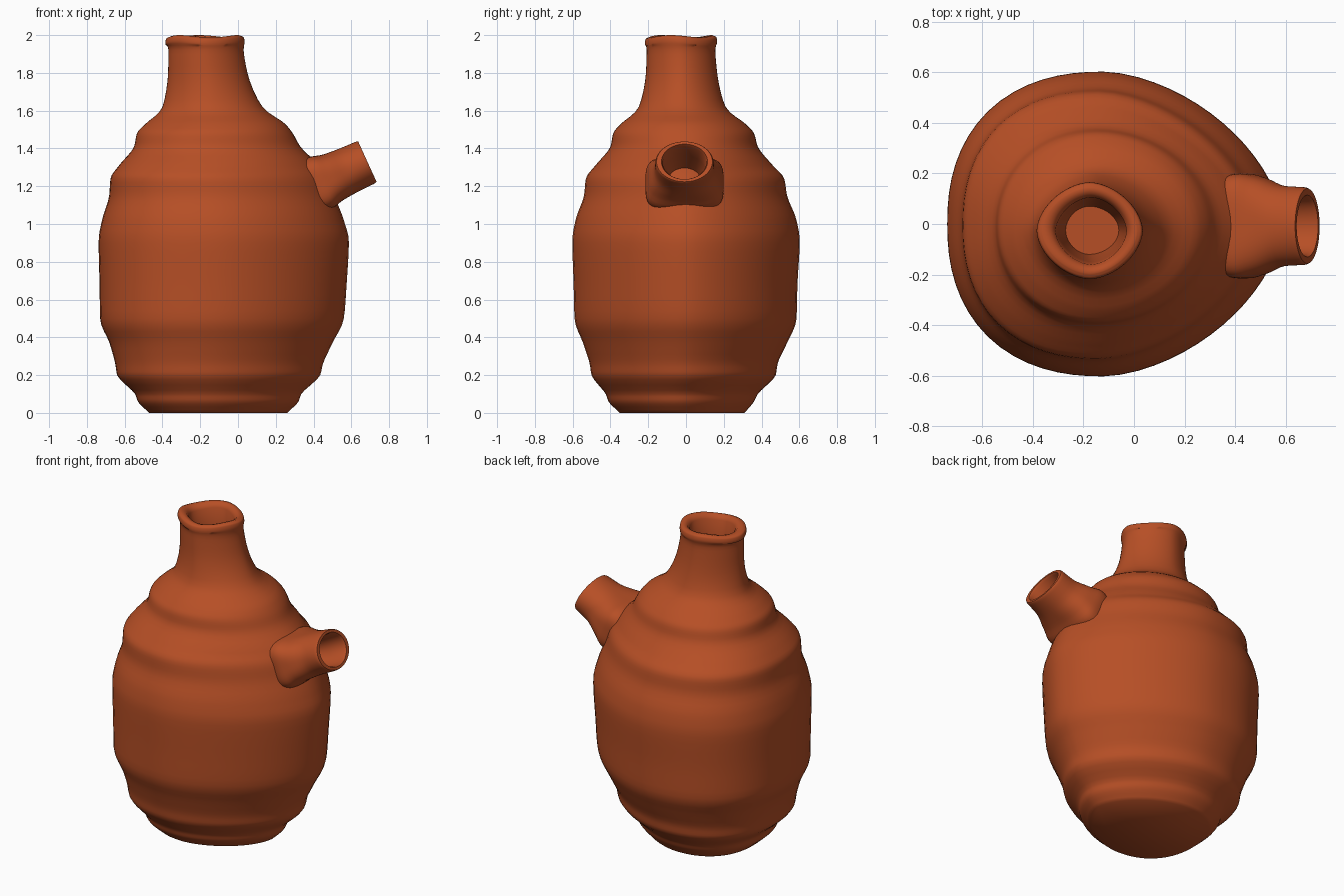
import bpy, bmesh, math
from mathutils import Vector

cube = bpy.data.objects.get("Cube")
if cube:
    bpy.data.objects.remove(cube, do_unlink=True)

# One terracotta colour for the whole jug
clay = bpy.data.materials.new("terracotta")
clay.use_nodes = True
colour = (0.47, 0.078, 0.019, 1)
clay.diffuse_color = colour
shader = next(n for n in clay.node_tree.nodes if n.type == "BSDF_PRINCIPLED")
shader.inputs["Base Color"].default_value = colour
shader.inputs["Roughness"].default_value = 0.7

SIDES = 64


def spow(value, power):
    return math.copysign(abs(value) ** power, value)


def superellipse(angle, power):
    """Unit point on a superellipse."""
    c, s = math.cos(angle), math.sin(angle)
    r = (abs(c) ** power + abs(s) ** power) ** (-1 / power)
    return c * r, s * r


def smooth_rows(rows, steps):
    """Monotone cubic interpolation between rows of section values."""
    def slope(a, b, c):
        d0, d1 = b - a, c - b
        return 0 if d0 * d1 <= 0 else 2 * d0 * d1 / (d0 + d1)
    out = []
    for i in range(len(rows) - 1):
        prev, a, b, nxt = rows[max(i - 1, 0)], rows[i], rows[i + 1], rows[min(i + 2, len(rows) - 1)]
        for k in range(steps):
            t = k / steps
            row = []
            for p, q, r, s in zip(prev, a, b, nxt):
                m0 = slope(p, q, r) if i else r - q
                m1 = slope(q, r, s) if i + 2 < len(rows) else r - q
                row.append((2*t**3 - 3*t**2 + 1) * q + (t**3 - 2*t**2 + t) * m0
                           + (3*t**2 - 2*t**3) * r + (t**3 - t**2) * m1)
            out.append(row)
    out.append(list(rows[-1]))
    return out


def loft(name, rings):
    """Skin a list of rings and cap both ends."""
    bm = bmesh.new()
    loops = [[bm.verts.new(p) for p in ring] for ring in rings]
    for low, high in zip(loops, loops[1:]):
        for i in range(SIDES):
            j = (i + 1) % SIDES
            bm.faces.new((low[i], low[j], high[j], high[i]))
    bm.faces.new(list(reversed(loops[0])))
    bm.faces.new(loops[-1])
    bmesh.ops.recalc_face_normals(bm, faces=bm.faces)
    mesh = bpy.data.meshes.new(name)
    bm.to_mesh(mesh)
    bm.free()
    mesh.materials.append(clay)
    obj = bpy.data.objects.new(name, mesh)
    bpy.context.collection.objects.link(obj)
    bpy.ops.object.select_all(action="DESELECT")
    obj.select_set(True)
    bpy.context.view_layer.objects.active = obj
    bpy.ops.object.shade_smooth_by_angle(angle=math.radians(50))
    return obj


ANGLES = [2 * math.pi * i / SIDES for i in range(SIDES)]


def body_ring(row):
    """Egg-shaped section: blunt at -x, pointed at +x, turning round at the neck."""
    z, x0, x1, y0, y1 = row
    neck = min(max((z - 1.3) / 0.4, 0), 1)
    cx = (x0 + x1) / 2 - 0.045 * (1 - neck)
    cy = (y0 + y1) / 2
    ring = []
    for a in ANGLES:
        blunt = 2.3 + (1.75 - 2.3) * neck
        point = 1.7 + 0.05 * neck + 0.9 * neck * (1 - neck)
        u, v = superellipse(a, point if math.cos(a) > 0 else blunt)
        wave = 0.006 * (math.cos(3 * a + 1) - 1) if z > 1.95 else 0
        ring.append((cx + u * (x1 - cx if u > 0 else cx - x0),
                     cy + v * (y1 - y0) / 2, z + wave))
    return ring


# Body sections: height, left and right limits, front and back limits
body_rows = [
    (0, -.47, .26, -.35, .31),
    (.06, -.53, .32, -.41, .36),
    (.1, -.545, .335, -.425, .38),
    (.2, -.64, .435, -.5, .475),
    (.26, -.65, .45, -.51, .485),
    (.37, -.68, .5, -.545, .535),
    (.5, -.73, .56, -.59, .585),
    (.68, -.733, .575, -.595, .59),
    (.9, -.738, .587, -.602, .602),
    (1.02, -.72, .56, -.585, .585),
    (1.15, -.682, .51, -.54, .535),
    (1.24, -.675, .48, -.53, .52),
    (1.31, -.63, .43, -.48, .46),
    (1.41, -.55, .33, -.4, .38),
    (1.48, -.535, .29, -.385, .36),
    (1.53, -.49, .25, -.345, .315),
    (1.62, -.4, .13, -.25, .21),
    (1.8, -.37, .05, -.212, .165),
    (1.92, -.368, .03, -.208, .155),
    (1.965, -.385, .035, -.218, .165),
    (1.99, -.38, .03, -.213, .16),
    (2, -.36, .01, -.195, .14),
]
# Mouth: rolls over the lip and runs down inside the neck
mouth_rows = [
    (1.995, -.33, -.01, -.175, .12),
    (1.97, -.31, -.03, -.16, .105),
    (1.85, -.3, -.03, -.15, .1),
    (1.6, -.27, -.06, -.12, .07),
]
loft("body", [body_ring(r) for r in smooth_rows(body_rows, 4) + mouth_rows])

# Spout: leans outward and tapers from a squarish root to a round tip
TIP = Vector((0.685, -0.008, 1.33))
AXIS = Vector((0.91, 0, 0.414)).normalized()
UP = Vector((-AXIS.z, 0, AXIS.x))
SIDE = Vector((0, 1, 0))


def spout_ring(row):
    along, half_height, half_width, power = row
    ring = []
    for a in ANGLES:
        u, v = superellipse(a, power)
        ring.append(TIP + AXIS * along + SIDE * u * half_width + UP * v * half_height)
    return ring


spout_rows = [
    (-.4, .13, .18, 4),
    (-.28, .15, .207, 4),
    (-.2, .132, .192, 3),
    (-.1, .124, .158, 2.2),
    (-.01, .121, .153, 2),
    (0, .117, .148, 2),
]
bore_rows = [
    (0, .102, .122, 2),
    (-.015, .095, .115, 2),
    (-.12, .09, .108, 2),
    (-.25, .07, .085, 2),
]
loft("spout", [spout_ring(r) for r in smooth_rows(spout_rows, 4) + bore_rows])
